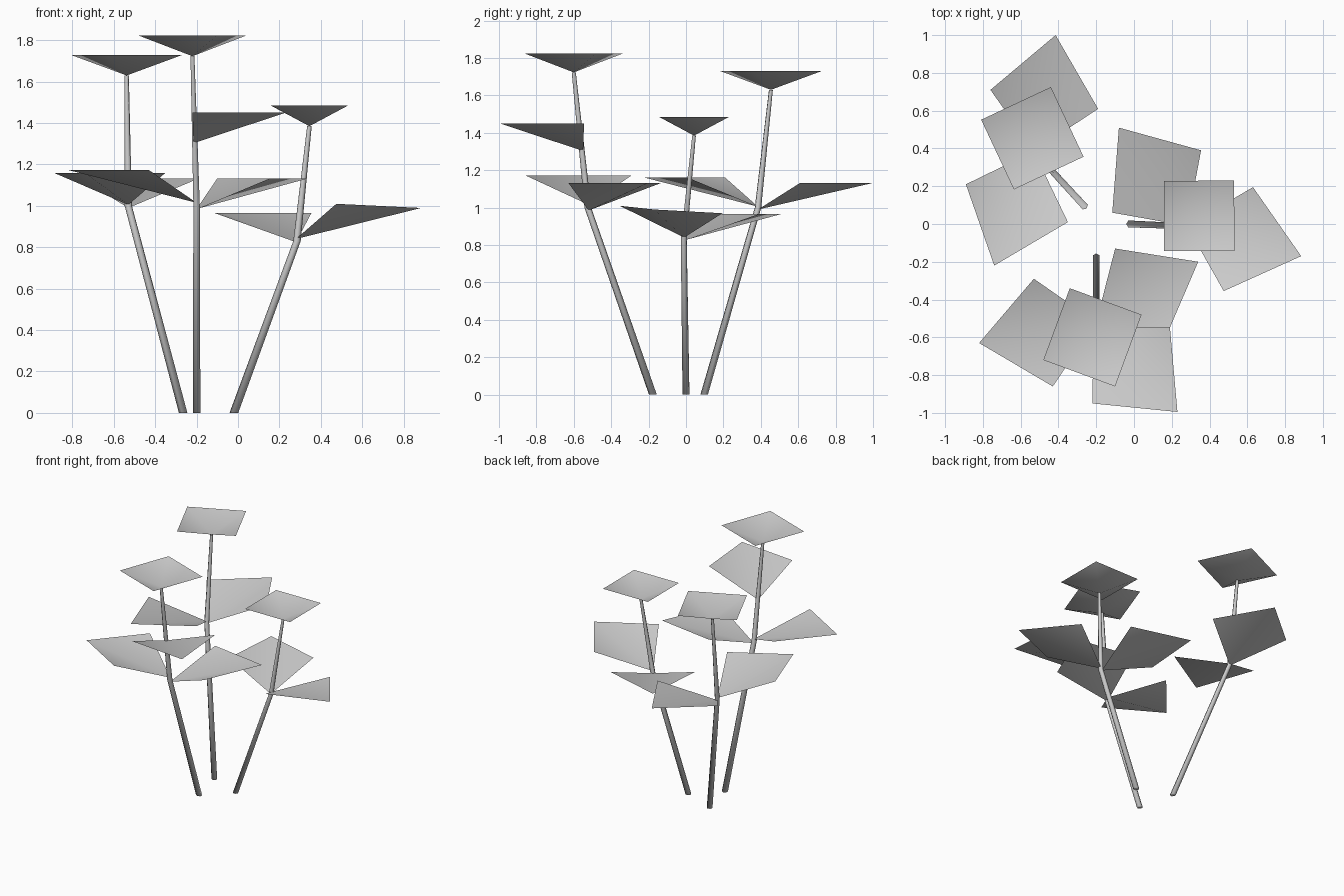
import bpy
import math
from mathutils import Vector

if "Cube" in bpy.data.objects:
    bpy.data.objects.remove(bpy.data.objects["Cube"])


def make_object(name, verts, faces):
    mesh = bpy.data.meshes.new(name)
    mesh.from_pydata(verts, [], faces)
    mesh.shade_smooth()
    obj = bpy.data.objects.new(name, mesh)
    bpy.context.collection.objects.link(obj)
    return obj


def upward(verts, face):
    # Wind a triangle so its normal points up
    a, b, c = (Vector(verts[i]) for i in face)
    return face if (b - a).cross(c - a).z > 0 else face[::-1]


# Tapered six-sided stem through three centres, one corner facing the lean
def stem(name, path, radii=(0.021, 0.018, 0.011), sides=6):
    lean = math.atan2(path[1][1] - path[0][1], path[1][0] - path[0][0])
    verts, faces = [], []
    for (x, y, z), r in zip(path, radii):
        for i in range(sides):
            a = lean + math.tau * i / sides
            verts.append((x + r * math.cos(a), y + r * math.sin(a), z))
    for k in range(len(path) - 1):
        for i in range(sides):
            j = (i + 1) % sides
            faces.append((k * sides + i, k * sides + j,
                          (k + 1) * sides + j, (k + 1) * sides + i))
    faces.append(tuple(range(sides))[::-1])
    make_object(name, verts, faces)


# Side leaf: square sheet folded along the line from the stem to the tip
def side_leaf(name, node, z, side_a, tip, side_b):
    verts = [node, (*side_a, z), (*tip, z), (*side_b, z)]
    make_object(name, verts, [upward(verts, f) for f in ((0, 1, 2), (0, 2, 3))])


# Crown leaf: square sheet pushed down at its centre onto the stem top
def crown_leaf(name, apex, corner, rise=0.1):
    x, y, z = apex
    dx, dy = corner[0] - x, corner[1] - y
    verts = [apex]
    for _ in range(4):
        verts.append((x + dx, y + dy, z + rise))
        dx, dy = -dy, dx
    make_object(name, verts,
                [upward(verts, (0, i + 1, (i + 1) % 4 + 1)) for i in range(4)])


# Each plant: stem path, one crown corner, side leaves (node, height, corners)
plants = {
    "back": ([(-0.265, 0.097, 0), (-0.53, 0.385, 1.0), (-0.538, 0.454, 1.63)],
             (-0.44, 0.725),
             [((-0.53, 0.385, 0.99), 1.132, (-0.76, 0.71), (-0.415, 1.0), (-0.19, 0.61)),
              ((-0.53, 0.385, 1.005), 1.16, (-0.89, 0.21), (-0.74, -0.22), (-0.35, 0.01))]),
    "front": ([(-0.2, -0.177, 0), (-0.2, -0.525, 1.0), (-0.22, -0.6, 1.723)],
              (0.04, -0.48),
              [((-0.2, -0.52, 1.015), 1.173, (-0.53, -0.29), (-0.82, -0.63), (-0.43, -0.86)),
               ((-0.2, -0.52, 0.985), 1.133, (-0.10, -0.13), (0.34, -0.2), (0.155, -0.63)),
               ((-0.215, -0.55, 1.303), 1.45, (-0.22, -0.95), (0.23, -0.995), (0.19, -0.545))]),
    "right": ([(-0.02, 0, 0), (0.285, -0.012, 0.83), (0.345, 0.043, 1.385)],
              (0.53, 0.23),
              [((0.28, -0.01, 0.825), 0.966, (0.355, 0.39), (-0.08, 0.51), (-0.115, 0.06))]),
}

for name, (path, corner, leaves) in plants.items():
    stem(f"{name}_stem", path)
    crown_leaf(f"{name}_crown_leaf", path[-1], corner)
    for i, leaf in enumerate(leaves):
        side_leaf(f"{name}_side_leaf_{i + 1}", *leaf)

# Slightly tilted side leaf of the right plant
tilted = [(0.28, -0.01, 0.84), (0.63, 0.195, 0.97), (0.885, -0.17, 0.99), (0.475, -0.355, 1.01)]
make_object("right_side_leaf_2", tilted,
            [upward(tilted, f) for f in ((0, 1, 2), (0, 2, 3))])
